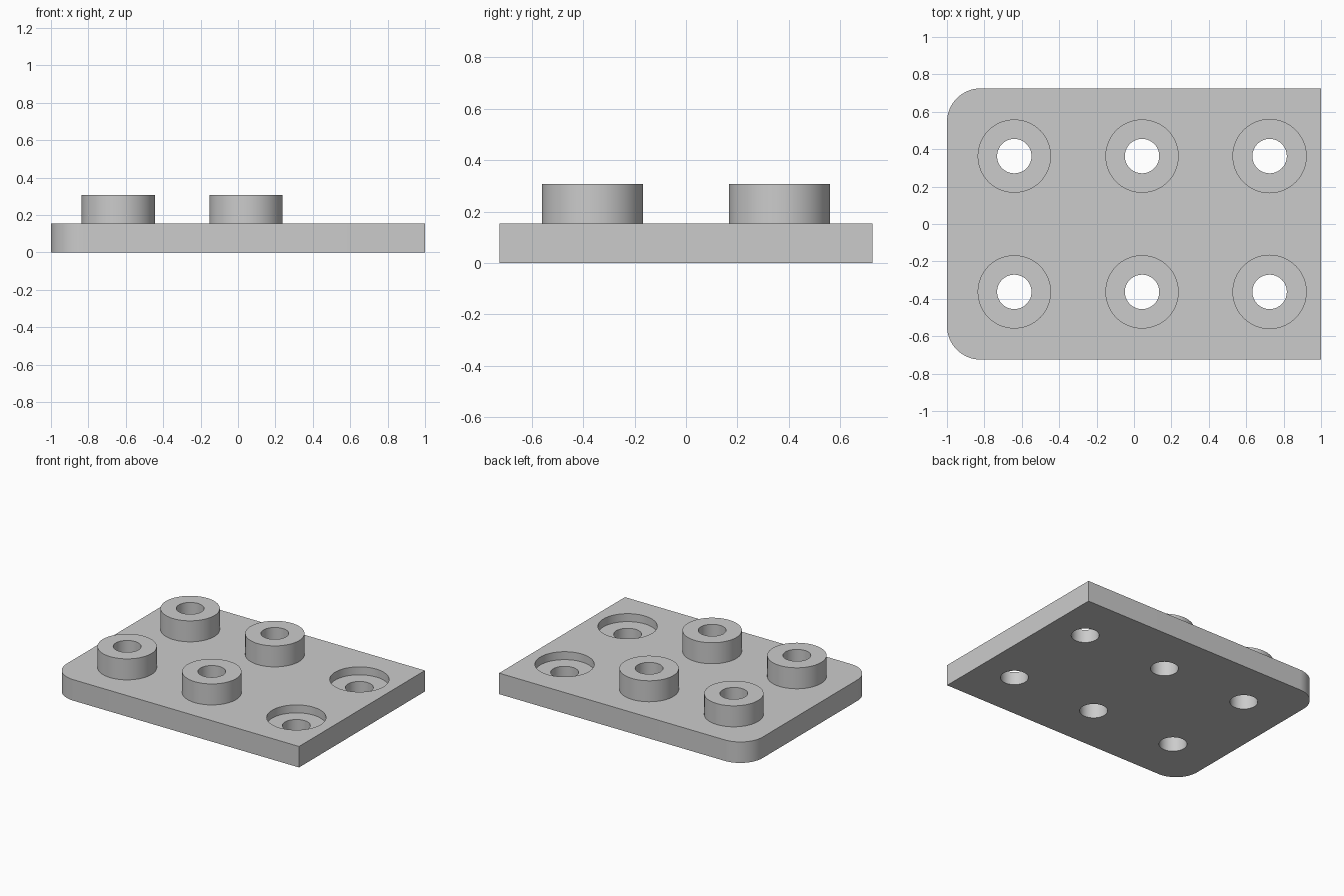
import bpy, bmesh, math

cube = bpy.data.objects.get("Cube")
if cube:
    bpy.data.objects.remove(cube, do_unlink=True)

HALF_X, HALF_Y = 1.0, 0.725
THICK, BOSS_TOP, SEAT_Z = 0.153, 0.306, 0.095
CORNER_R, BOSS_R, HOLE_R = 0.18, 0.196, 0.092
COLUMNS = (-0.64, 0.043, 0.725)
ROW_Y = 0.363

grey = bpy.data.materials.new("plain grey")
grey.use_nodes = True
colour = (0.6, 0.6, 0.6, 1)
grey.diffuse_color = colour
grey.node_tree.nodes["Principled BSDF"].inputs["Base Color"].default_value = colour


def prism(name, outline, z0, z1):
    """Extrude a closed xy outline from z0 to z1."""
    bm = bmesh.new()
    base = bm.faces.new([bm.verts.new((x, y, z0)) for x, y in outline])
    new = bmesh.ops.extrude_face_region(bm, geom=[base])["geom"]
    bmesh.ops.translate(bm, vec=(0, 0, z1 - z0),
                        verts=[v for v in new if isinstance(v, bmesh.types.BMVert)])
    bmesh.ops.recalc_face_normals(bm, faces=bm.faces)
    mesh = bpy.data.meshes.new(name)
    bm.to_mesh(mesh)
    bm.free()
    mesh.materials.append(grey)
    obj = bpy.data.objects.new(name, mesh)
    bpy.context.collection.objects.link(obj)
    return obj


def arc(cx, cy, r, start, end, steps):
    return [(cx + r * math.cos(a), cy + r * math.sin(a))
            for a in (math.radians(start + (end - start) * i / steps)
                      for i in range(steps + 1))]


def cylinder(name, x, y, r, z0, z1):
    return prism(name, arc(x, y, r, 0, 360, 64)[:-1], z0, z1)


def combine(target, tool, operation):
    """Boolean the tool into the target, then discard the tool."""
    tool.hide_render = True
    mod = target.modifiers.new(operation.lower(), "BOOLEAN")
    mod.operation, mod.solver, mod.object = operation, "EXACT", tool
    bpy.context.view_layer.objects.active = target
    bpy.ops.object.modifier_apply(modifier=mod.name)
    bpy.data.objects.remove(tool, do_unlink=True)


# Plate with two rounded corners on one end
cx, cy = -HALF_X + CORNER_R, HALF_Y - CORNER_R
outline = [(HALF_X, -HALF_Y), (HALF_X, HALF_Y)]
outline += arc(cx, cy, CORNER_R, 90, 180, 16)
outline += arc(cx, -cy, CORNER_R, 180, 270, 16)
plate = prism("mounting_plate", outline, 0, THICK)

# Raised bosses, sunken seats and through holes
for col, x in enumerate(COLUMNS):
    for y in (-ROW_Y, ROW_Y):
        if col < 2:
            combine(plate, cylinder("boss", x, y, BOSS_R, THICK / 2, BOSS_TOP), "UNION")
        else:
            combine(plate, cylinder("seat_cutter", x, y, BOSS_R, SEAT_Z, BOSS_TOP), "DIFFERENCE")
        combine(plate, cylinder("hole_cutter", x, y, HOLE_R, -0.1, 0.5), "DIFFERENCE")

# Smooth round walls, sharp rims
bpy.ops.object.select_all(action="DESELECT")
plate.select_set(True)
bpy.context.view_layer.objects.active = plate
bpy.ops.object.shade_smooth_by_angle(angle=math.radians(30))
